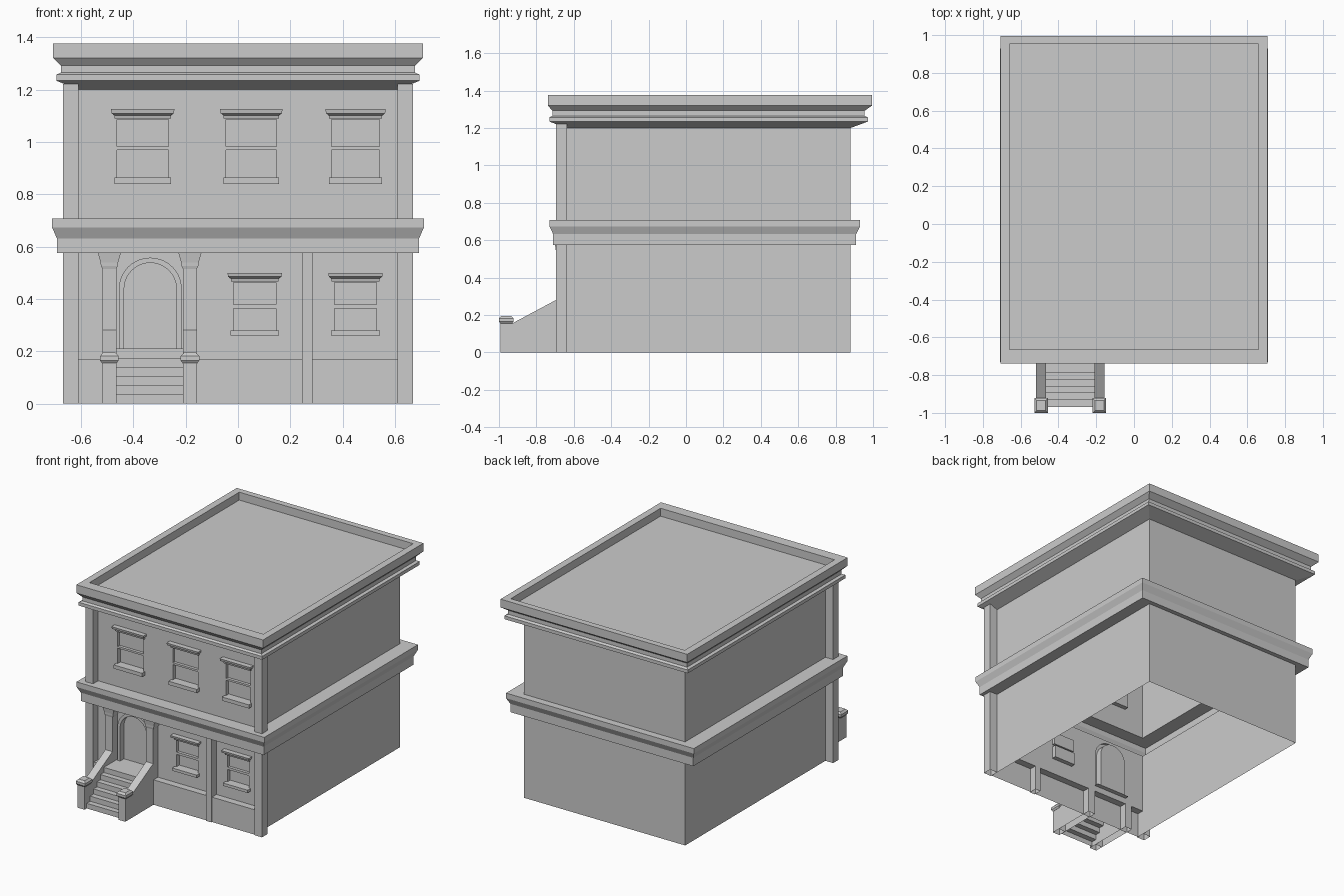
import bpy, math

if "Cube" in bpy.data.objects:
    bpy.data.objects.remove(bpy.data.objects["Cube"])


def mesh(name, verts, faces):
    m = bpy.data.meshes.new(name)
    m.from_pydata(verts, [], faces)
    m.update()
    o = bpy.data.objects.new(name, m)
    bpy.context.collection.objects.link(o)
    return o


def loft(name, levels, bottom=True, top=True, skip=()):
    """Stack of rectangles (z, x0, x1, y0, y1) joined by side faces."""
    v, f = [], []
    for z, x0, x1, y0, y1 in levels:
        v += [(x0, y0, z), (x1, y0, z), (x1, y1, z), (x0, y1, z)]
    for k in range(len(levels) - 1):
        a = 4 * k
        for i in range(4):
            if i not in skip:
                j = (i + 1) % 4
                f.append((a + i, a + j, a + 4 + j, a + 4 + i))
    if bottom:
        f.append((3, 2, 1, 0))
    if top:
        n = len(v)
        f.append((n - 4, n - 3, n - 2, n - 1))
    return mesh(name, v, f)


def box(name, x0, x1, y0, y1, z0, z1):
    return loft(name, [(z0, x0, x1, y0, y1), (z1, x0, x1, y0, y1)], bottom=z0 > 0)


def extrude_x(name, prof, x0, x1, ends=False):
    """Open (y, z) profile, listed from bottom front upward, swept along x."""
    n = len(prof)
    v = [(x, y, z) for x in (x0, x1) for y, z in prof]
    f = [(i, i + n, i + n + 1, i + 1) for i in range(n - 1)]
    if ends:
        f += [tuple(range(n)), tuple(reversed(range(n, 2 * n)))]
    return mesh(name, v, f)


def front_wall(name, x0, x1, z0, z1, y, holes):
    """Wall panel with pockets (x0, x1, z0, z1, depth); depth 0 leaves a hole."""
    xs = sorted({x0, x1} | {h[0] for h in holes} | {h[1] for h in holes})
    zs = sorted({z0, z1} | {h[2] for h in holes} | {h[3] for h in holes})
    v, f = [], []

    def quad(*p):
        f.append(tuple(range(len(v), len(v) + 4)))
        v.extend(p)
    for a, b in zip(xs, xs[1:]):
        for c, d in zip(zs, zs[1:]):
            mx, mz = (a + b) / 2, (c + d) / 2
            if not any(h[0] < mx < h[1] and h[2] < mz < h[3] for h in holes):
                quad((a, y, c), (b, y, c), (b, y, d), (a, y, d))
    for a, b, c, d, dep in holes:
        if dep:
            p = [(a, c), (b, c), (b, d), (a, d)]
            quad(*[(x, y + dep, z) for x, z in p])
            for q, r in zip(p, p[1:] + p[:1]):
                quad((q[0], y, q[1]), (r[0], y, r[1]),
                     (r[0], y + dep, r[1]), (q[0], y + dep, q[1]))
    return mesh(name, v, f)


W, F, B = 0.61, -0.64, 0.88      # wall half width, front, back


def sym(z, x, y0, y1):
    return (z, -x, x, y0, y1)


# Side and back walls (open shells)
loft("lower_walls", [sym(0, W, F, B), sym(.575, W, F, B)], False, False, (0,))
loft("upper_walls", [sym(.708, W, F, B), sym(1.2, W, F, B)], False, False, (0,))

# Middle cornice ring
loft("middle_cornice", [sym(.575, W, F, B), sym(.575, .692, -.71, .91),
     sym(.632, .692, -.71, .91), sym(.673, .71, -.73, .93),
     sym(.708, .71, -.73, .93), sym(.708, W, F, B)], False, False)

# Top cornice, parapet and sunken roof
loft("top_cornice_and_roof", [sym(1.2, W, F, B), sym(1.234, .694, -.73, .972),
     sym(1.257, .694, -.73, .972), sym(1.265, .677, -.715, .955),
     sym(1.292, .677, -.715, .955), sym(1.32, .706, -.738, .995),
     sym(1.376, .706, -.738, .995), sym(1.376, .658, -.665, .953),
     sym(1.322, .658, -.665, .953)], False, True)


# Windows: two recessed panes, moulded lintel and sill
def window(name, c, h, lint, sill, z):
    """z = sill bottom, lower pane bottom/top, upper pane bottom/top, lintel top."""
    zs, a, b, d, e, t = z
    s = t - e
    n = lint - .013
    loft(name + "_lintel", [(zz, c - w, c + w, y, F) for zz, w, y in (
        (e + .003, n, -.652), (e + .4 * s, n, -.655),
        (e + .6 * s, lint - .002, -.672), (t, lint, -.675))])
    box(name + "_sill", c - sill, c + sill, -.67, F, zs, a)
    return [(c - h, c + h, a, b, .03), (c - h, c + h, d, e, .02)]


upper, lower = [], []
for i, (c, h) in enumerate([(-.364, .098), (.051, .096), (.449, .092)]):
    upper += window(f"upper_window_{i}", c, h, h + .023, h + .01,
                    (.84, .865, .97, .983, 1.086, 1.125))
for i, c in enumerate([.064, .449]):
    lower += window(f"lower_window_{i}", c, .081, .104, .093,
                    (.26, .279, .363, .379, .463, .5))

# Front walls, with a hole for the arched door
DX, DR, DZ, DB = -.335, .12, .438, .21
front_wall("upper_front_wall", -W, W, .708, 1.2, F, upper)
front_wall("lower_front_wall", -W, W, .17, .575, F,
           lower + [(DX - DR, DX + DR, DB, .575, 0)])
extrude_x("front_base", [(-.688, 0), (-.688, .17), (F, .17)], -W, W)

# Door: arched frame, reveal and panel, with wall filling above the arch
SEG = 20


def arch(r, y):
    arc = [(DX + r * math.cos(math.pi * i / SEG), y,
            DZ + r * math.sin(math.pi * i / SEG)) for i in range(SEG + 1)]
    return [(DX + r, y, DB)] + arc + [(DX - r, y, DB)]


rings = [arch(DR, F), arch(DR, -.652), arch(.1, -.652), arch(.1, -.61)]
n = SEG + 3
faces = [(k * n + i, k * n + i + 1, (k + 1) * n + i + 1, (k + 1) * n + i)
         for k in range(3) for i in range(n - 1)]
faces.append(tuple(reversed(range(3 * n, 4 * n))))
mesh("arched_door", sum(rings, []), faces)
arc = arch(DR, F)[1:-1]
mesh("wall_above_door", arc + [(x, y, .575) for x, y, _ in arc],
     [(i + 1, i, i + SEG + 1, i + SEG + 2) for i in range(SEG)])

# Corner pilasters on both storeys, and the narrow strip between windows
for s, x0, x1 in (("left", -.668, -W), ("right", W, .668)):
    box(f"{s}_lower_pilaster", x0, x1, -.695, -.635, 0, .575)
    box(f"{s}_upper_pilaster", x0, x1, -.695, -.635, .708, 1.222)
box("wall_strip", .245, .285, -.695, F, 0, .575)

# Door pilasters with capitals, stair side walls and newel posts
for s, x0, x1 in (("left", -.518, -.465), ("right", -.21, -.157)):
    box(f"{s}_door_pilaster", x0, x1, -.692, F, 0, .52)
    loft(f"{s}_door_capital", [(z, x0 - g, x1 + g, -.692 - g / 2, F) for z, g in (
        (.515, 0), (.527, .006), (.54, .007), (.575, .017))])
    extrude_x(f"{s}_stair_wall", [(-.935, 0), (-.935, .152), (-.69, .283), (-.69, 0)],
              x0, x1, True)
    box(f"{s}_newel_post", x0, x1, -.993, -.932, 0, .158)
    loft(f"{s}_newel_cap", [(z, x0 - .009 + g, x1 + .009 - g, -1 + g, -.922 - g)
                            for z, g in ((.154, .008), (.165, 0), (.182, 0), (.195, .012))])

# Six steps
prof = []
for i in range(6):
    y = -.97 + .037 * i
    prof += [(y, .035 * i), (y, .035 * (i + 1))]
extrude_x("front_steps", prof + [(-.61, .21)], -.465, -.21)
